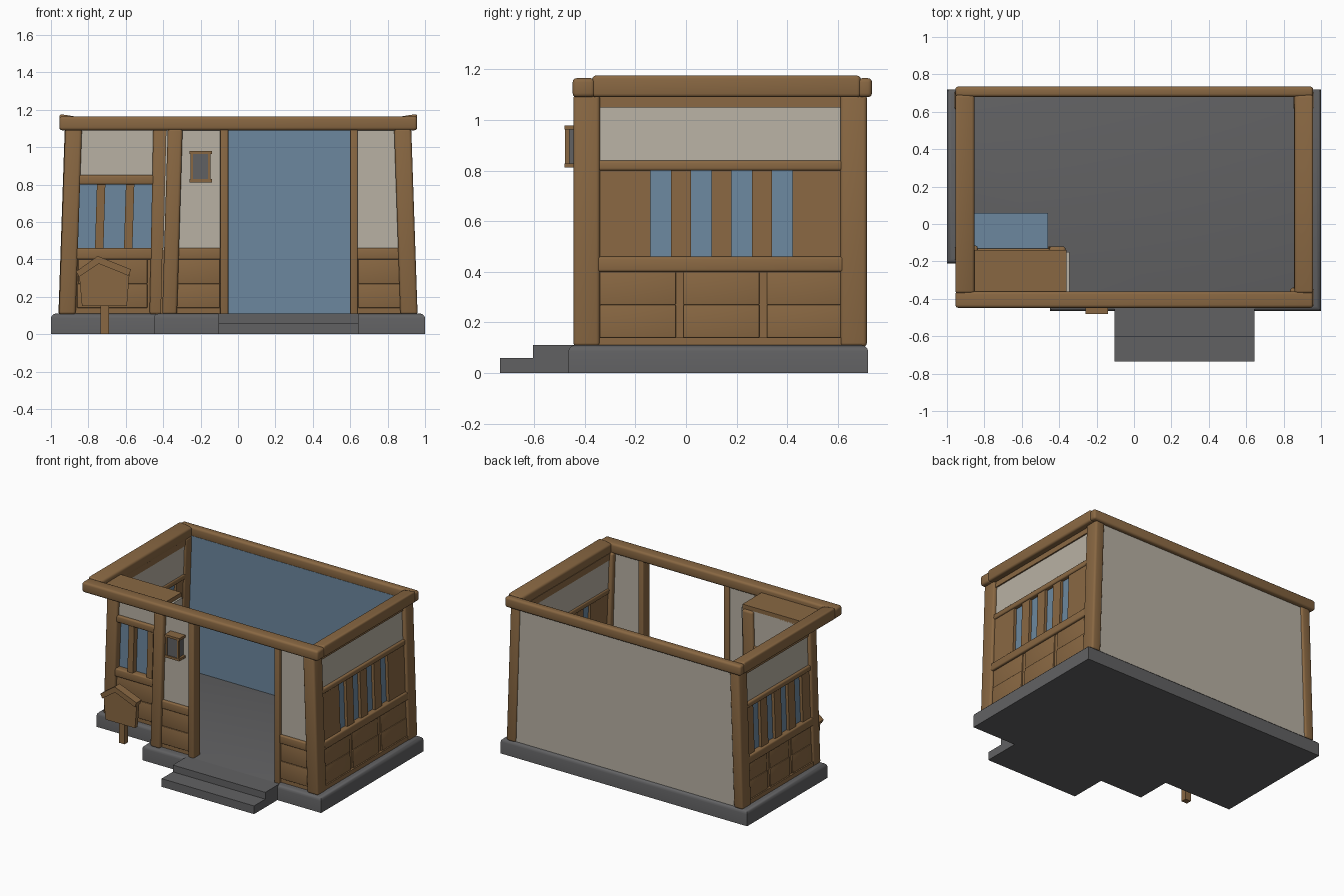
import bpy, bmesh, math

if "Cube" in bpy.data.objects:
    bpy.data.objects.remove(bpy.data.objects["Cube"])


def material(name, rgb):
    m = bpy.data.materials.new(name)
    m.diffuse_color = (*rgb, 1)
    m.use_nodes = True
    m.node_tree.nodes["Principled BSDF"].inputs["Base Color"].default_value = m.diffuse_color
    return m


WOOD = material("brown_wood", (0.25, 0.137, 0.055))
PLASTER = material("pale_plaster", (0.48, 0.44, 0.37))
STONE = material("grey_stone", (0.12, 0.12, 0.124))
BLUE = material("blue_glass", (0.15, 0.245, 0.345))


def finish(name, bm, mat, smooth):
    bmesh.ops.recalc_face_normals(bm, faces=bm.faces)
    me = bpy.data.meshes.new(name)
    bm.to_mesh(me)
    bm.free()
    me.materials.append(mat)
    ob = bpy.data.objects.new(name, me)
    bpy.context.collection.objects.link(ob)
    if smooth:
        bpy.ops.object.select_all(action='DESELECT')
        ob.select_set(True)
        bpy.context.view_layer.objects.active = ob
        bpy.ops.object.shade_smooth_by_angle(angle=math.radians(40))
    return ob


def box(name, x, y, z, mat, bevel=0.0, lean=0.0, rise=0.0):
    """Box from ranges; lean shifts x with height, rise lifts the top towards the outside."""
    bm = bmesh.new()
    bmesh.ops.create_cube(bm, size=1)
    for v in bm.verts:
        top = v.co.z > 0
        v.co = [min(r) + (c + 0.5) * (max(r) - min(r)) for r, c in zip((x, y, z), v.co)]
        if top:
            v.co.z += rise * (abs(v.co.x) - 0.86)
        v.co.x += lean * (v.co.z - 0.11)
    if bevel:
        bmesh.ops.bevel(bm, geom=bm.edges[:], offset=bevel, segments=3,
                        profile=0.5, affect='EDGES')
    return finish(name, bm, mat, bevel > 0)


def prism(name, pts, axis, lo, hi, mat, bevel_top=0.0):
    """Extruded outline: axis 'y' takes (x, z) points, axis 'z' takes (x, y) points."""
    bm = bmesh.new()
    place = (lambda a, b, d: (a, d, b)) if axis == 'y' else (lambda a, b, d: (a, b, d))
    low = [bm.verts.new(place(a, b, lo)) for a, b in pts]
    high = [bm.verts.new(place(a, b, hi)) for a, b in pts]
    bm.faces.new(low)
    top = bm.faces.new(high)
    n = len(pts)
    for i in range(n):
        j = (i + 1) % n
        bm.faces.new((low[i], low[j], high[j], high[i]))
    if bevel_top:
        bmesh.ops.recalc_face_normals(bm, faces=bm.faces)
        bmesh.ops.bevel(bm, geom=list(top.edges), offset=bevel_top, segments=3,
                        profile=0.5, affect='EDGES')
    return finish(name, bm, mat, bevel_top > 0)


FLOOR, EAVE = 0.11, 1.10
LEAN = 0.034

# Stone plinth with a notched front left corner, and two entrance steps
prism("plinth", [(-1, -0.21), (-0.45, -0.21), (-0.45, -0.465), (1, -0.465), (1, 0.72), (-1, 0.72)],
      'z', 0, FLOOR, STONE, 0.025)
box("upper_step", (-0.105, 0.645), (-0.605, -0.44), (0, FLOOR), STONE)
box("lower_step", (-0.105, 0.645), (-0.735, -0.44), (0, 0.06), STONE)


def post(name, x, y, lean=0.0, bevel=0.015):
    box(name, x, y, (FLOOR - 0.005, EAVE), WOOD, bevel, lean)


# Corner posts, leaning inwards
post("front_right_post", (0.868, 0.96), (-0.445, -0.34), -LEAN)
post("back_right_post", (0.885, 0.96), (0.61, 0.715), -LEAN)
post("back_left_post", (-0.96, -0.885), (0.61, 0.715), LEAN)
post("recess_left_post", (-0.957, -0.868), (-0.20, -0.115), LEAN)
post("recess_right_post", (-0.473, -0.385), (-0.20, -0.12), 0.02)
post("porch_post", (-0.405, -0.326), (-0.445, -0.36), 0.03)
# Door posts
post("door_left_post", (-0.095, -0.052), (-0.44, -0.36), 0, 0.006)
post("door_right_post", (0.60, 0.64), (-0.44, -0.36), 0, 0.006)


def side_wall(side, s, y0, y1):
    """Timber side wall: panelled base, four narrow windows, plaster band."""
    lean = -s * LEAN
    part = lambda name, a, b, y, z, mat, bev=0.0: box(
        f"{side}_{name}", (s * a, s * b), y, z, mat, bev, lean)
    e0, e1 = y0 - 0.02, y1 + 0.02
    part("plaster_band", 0.895, 0.935, (e0, e1), (0.83, 1.06), PLASTER)
    part("top_rail", 0.89, 0.945, (e0, e1), (1.05, EAVE), WOOD)
    part("lintel", 0.885, 0.952, (e0, e1), (0.80, 0.84), WOOD, 0.01)
    part("sill", 0.885, 0.957, (e0, e1), (0.40, 0.46), WOOD, 0.01)
    part("base_rail", 0.885, 0.952, (e0, e1), (FLOOR, 0.14), WOOD)
    part("base_board", 0.89, 0.935, (e0, e1), (0.13, 0.41), WOOD)
    w = (y1 - y0 - 0.06) / 3
    for i in range(3):
        a = y0 + i * (w + 0.03)
        part(f"base_panel_{i}", 0.93, 0.945, (a, a + w), (0.14, 0.27), WOOD, 0.004)
        part(f"upper_panel_{i}", 0.93, 0.942, (a, a + w), (0.27, 0.40), WOOD, 0.004)
    # Windows between wooden slats
    mid = (y0 + y1) / 2
    part("glass", 0.913, 0.921, (mid - 0.30, mid + 0.30), (0.45, 0.81), BLUE)
    edges = [e0]
    for i in range(4):
        c = mid + (i - 1.5) * 0.16
        edges += [c - 0.041, c + 0.041]
    edges.append(e1)
    for i in range(0, len(edges), 2):
        part(f"slat_{i // 2}", 0.895, 0.942, (edges[i], edges[i + 1]), (0.45, 0.81), WOOD)


side_wall("right", 1, -0.34, 0.62)
side_wall("left", -1, -0.115, 0.62)


def front_wall(name, x0, x1, y):
    """Plaster above a panelled wooden base."""
    box(name + "_plaster", (x0, x1), (y + 0.025, y + 0.06), (0.45, EAVE), PLASTER)
    box(name + "_rail", (x0, x1), (y + 0.005, y + 0.07), (0.40, 0.46), WOOD, 0.008)
    box(name + "_board", (x0, x1), (y + 0.02, y + 0.065), (FLOOR, 0.41), WOOD)
    box(name + "_lower_panel", (x0 + 0.012, x1 - 0.012), (y + 0.01, y + 0.03), (0.14, 0.27), WOOD, 0.004)
    box(name + "_upper_panel", (x0 + 0.012, x1 - 0.012), (y + 0.013, y + 0.03), (0.27, 0.40), WOOD, 0.004)


front_wall("front_left", -0.345, -0.085, -0.435)
front_wall("front_right", 0.63, 0.885, -0.435)

# Return wall between the recess and the porch post
box("return_plaster", (-0.41, -0.37), (-0.37, -0.15), (0.45, EAVE), PLASTER, 0, 0.025)
box("return_base", (-0.415, -0.365), (-0.37, -0.15), (FLOOR, 0.46), WOOD, 0, 0.025)

# Recessed window wall with its blue display case
box("recess_plaster", (-0.86, -0.44), (-0.175, -0.14), (0.83, EAVE), PLASTER)
box("recess_lintel", (-0.88, -0.43), (-0.195, -0.13), (0.80, 0.85), WOOD, 0.01)
box("recess_sill", (-0.89, -0.43), (-0.195, -0.13), (0.40, 0.46), WOOD, 0.01)
box("recess_board", (-0.89, -0.43), (-0.178, -0.13), (FLOOR, 0.41), WOOD)
box("recess_lower_panel", (-0.86, -0.485), (-0.188, -0.17), (0.14, 0.27), WOOD, 0.004)
box("recess_upper_panel", (-0.855, -0.485), (-0.185, -0.17), (0.27, 0.40), WOOD, 0.004)
for i, x in enumerate((-0.775, -0.62)):
    box(f"recess_mullion_{i}", (x, x + 0.045), (-0.19, -0.145), (0.45, 0.81), WOOD, 0, 0.03)
box("display_case", (-0.855, -0.46), (-0.15, 0.06), (0.43, 0.82), BLUE)

# Back wall: plaster outside, blue lining inside
box("back_wall", (-0.92, 0.92), (0.687, 0.703), (FLOOR, EAVE), PLASTER)
box("back_lining", (-0.89, 0.89), (0.68, 0.687), (FLOOR, EAVE), BLUE)

# Open roof frame and the porch ceiling
box("front_beam", (-0.955, 0.958), (-0.448, -0.36), (1.09, 1.165), WOOD, 0.016)
box("back_beam", (-0.955, 0.958), (0.68, 0.735), (1.09, 1.165), WOOD, 0.016)
box("left_beam", (-0.955, -0.853), (-0.37, 0.69), (1.09, 1.162), WOOD, 0.014, 0, 0.16)
box("right_beam", (0.858, 0.958), (-0.37, 0.69), (1.09, 1.162), WOOD, 0.014, 0, 0.16)
box("porch_ceiling", (-0.94, -0.36), (-0.43, -0.14), (1.092, 1.13), WOOD)

# Wall lantern
box("lantern_core", (-0.243, -0.157), (-0.472, -0.41), (0.82, 0.97), STONE)
for n, z in (("bottom", 0.812), ("top", 0.962)):
    box(f"lantern_{n}", (-0.26, -0.14), (-0.48, -0.41), (z, z + 0.017), WOOD)
for n, x in (("left", -0.253), ("right", -0.16)):
    box(f"lantern_{n}_bar", (x, x + 0.013), (-0.478, -0.46), (0.815, 0.975), WOOD)

# Signboard with a small crooked roof
box("sign_post", (-0.735, -0.69), (-0.33, -0.29), (0, 0.28), WOOD)
prism("sign_board", [(-0.834, 0.15), (-0.594, 0.15), (-0.58, 0.325), (-0.75, 0.395), (-0.85, 0.325)],
      'y', -0.345, -0.315, WOOD)
prism("sign_roof", [(-0.866, 0.335), (-0.75, 0.418), (-0.572, 0.347), (-0.585, 0.312),
                    (-0.745, 0.377), (-0.85, 0.306)], 'y', -0.36, -0.30, WOOD)
